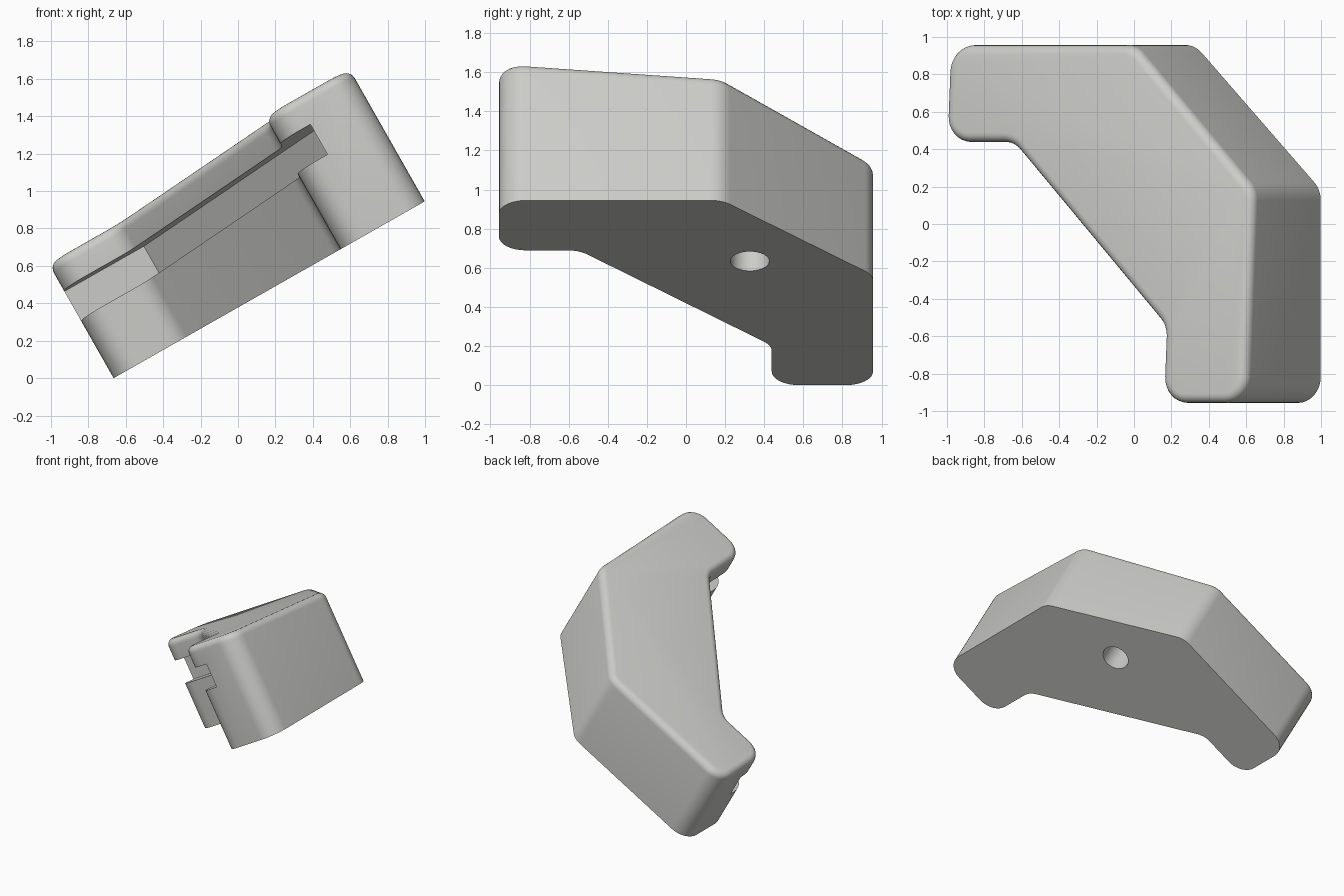
import bpy, bmesh, math
from mathutils import Vector, Matrix

if "Cube" in bpy.data.objects:
    bpy.data.objects.remove(bpy.data.objects["Cube"])

S = 1.913          # outer length of both arms
NOSE = 1.395       # where the inner side of each arm starts
BEND = 0.41        # length of the straight inner side
CHAMFER = 1.14     # where the outer corner cut starts
TILT = 0.08        # fall of the top face along y
ANGLE = math.radians(29.6)
PLACE = Matrix.Translation((-0.665, -S / 2, 0)) @ Matrix.Rotation(-ANGLE, 4, 'Y')

grey = bpy.data.materials.new("warm_grey")
grey.diffuse_color = (0.6, 0.6, 0.58, 1)
grey.use_nodes = True
grey.node_tree.nodes["Principled BSDF"].inputs["Base Color"].default_value = grey.diffuse_color


def fillet(points, radius, steps=8):
    """Round every corner of a closed 2D outline."""
    out = []
    n = len(points)
    for i in range(n):
        p = Vector(points[i])
        d0 = (Vector(points[i - 1]) - p).normalized()
        d1 = (Vector(points[(i + 1) % n]) - p).normalized()
        half = d0.angle(d1) / 2
        centre = p + (d0 + d1).normalized() * radius / math.sin(half)
        a = p + d0 * radius / math.tan(half) - centre
        b = p + d1 * radius / math.tan(half) - centre
        sweep = math.pi - 2 * half
        for k in range(steps + 1):
            t = k / steps
            out.append(centre + (a * math.sin((1 - t) * sweep)
                                 + b * math.sin(t * sweep)) / math.sin(sweep))
    return out


def prism(name, outline, low, high, round_top=0):
    """Extrude an outline between two height functions of y."""
    bm = bmesh.new()
    bottom = [bm.verts.new((x, y, low(y))) for x, y in outline]
    top = [bm.verts.new((x, y, high(y))) for x, y in outline]
    n = len(outline)
    bm.faces.new(bottom[::-1])
    cap = bm.faces.new(top)
    for i in range(n):
        j = (i + 1) % n
        bm.faces.new((bottom[i], bottom[j], top[j], top[i]))
    bmesh.ops.recalc_face_normals(bm, faces=bm.faces)
    if round_top:
        bmesh.ops.bevel(bm, geom=list(cap.edges), offset=round_top, segments=5,
                        profile=0.5, affect='EDGES', clamp_overlap=True)
    mesh = bpy.data.meshes.new(name)
    bm.to_mesh(mesh)
    bm.free()
    mesh.materials.append(grey)
    obj = bpy.data.objects.new(name, mesh)
    bpy.context.collection.objects.link(obj)
    obj.matrix_world = PLACE
    return obj


# Corner block: two arms with a cut outer corner and a diagonal inner side
profile = [(0, NOSE), (BEND, NOSE), (NOSE, BEND), (NOSE, 0), (S, 0),
           (S, CHAMFER), (CHAMFER, S), (0, S)]
body = prism("corner_block", fillet(profile, 0.14), lambda y: 0,
             lambda y: 0.82 - TILT * y, round_top=0.05)

# Slot along the inner side, parallel to the sloping top
wall, turn = 1.585, 0.489
slot = prism("slot_cutter",
             [(-0.3, -0.3), (wall, -0.3), (wall, turn), (turn, wall), (-0.3, wall)],
             lambda y: 0.475 - TILT * y, lambda y: 0.66 - TILT * y)

# Blind round hole in the underside
circle = [(1.283 + 0.1 * math.cos(k * math.tau / 40),
           1.283 + 0.1 * math.sin(k * math.tau / 40)) for k in range(40)]
hole = prism("hole_cutter", circle, lambda y: -0.1, lambda y: 0.4)

# Cut, then smooth the rounded parts only
bpy.context.view_layer.update()
bpy.context.view_layer.objects.active = body
body.select_set(True)
for cutter in (slot, hole):
    cutter.hide_render = True
    mod = body.modifiers.new(cutter.name, 'BOOLEAN')
    mod.operation = 'DIFFERENCE'
    mod.solver = 'EXACT'
    mod.object = cutter
    bpy.ops.object.modifier_apply(modifier=mod.name)
    bpy.data.objects.remove(cutter)
bpy.ops.object.shade_smooth_by_angle(angle=math.radians(35))
